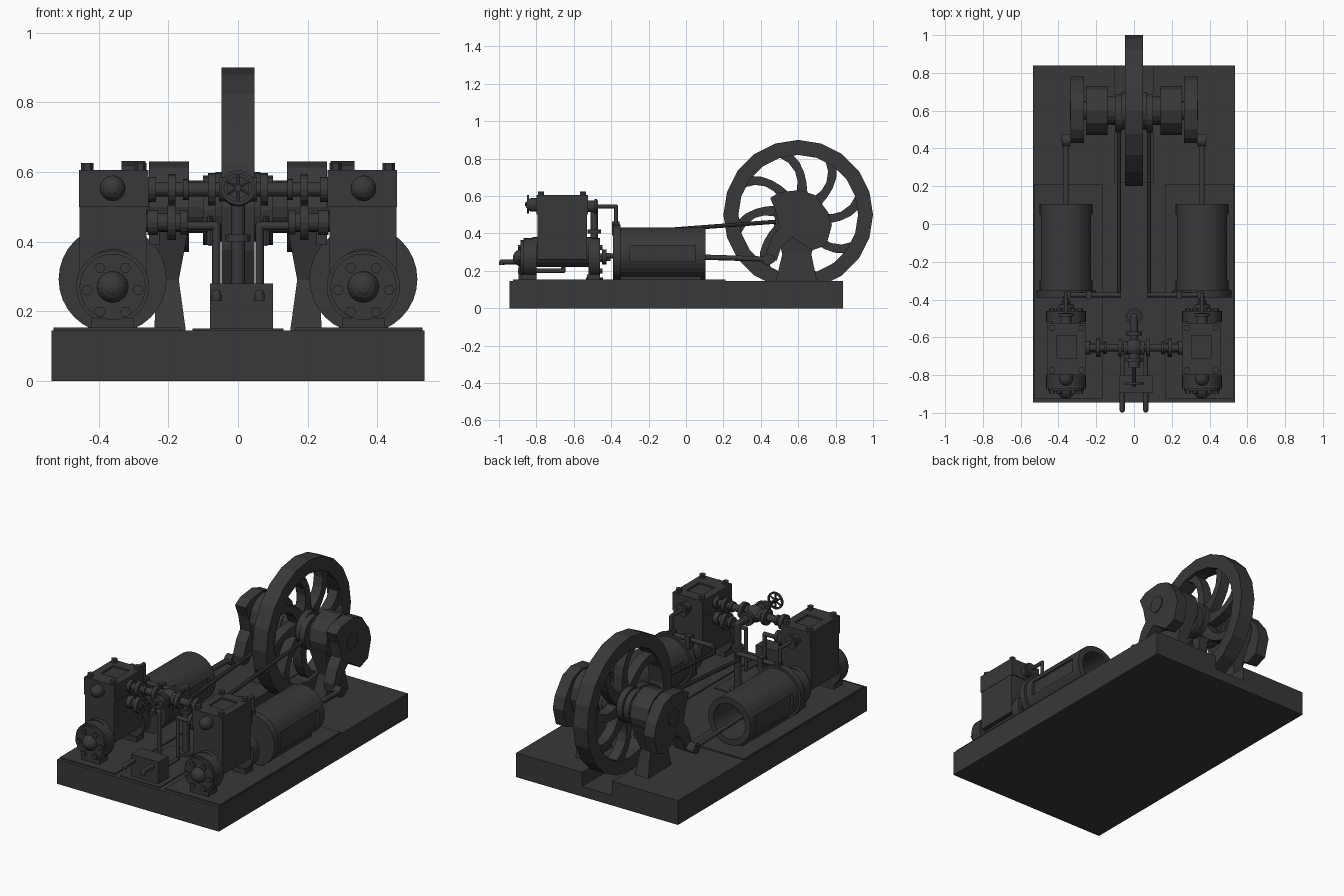
import bpy, bmesh, math
from mathutils import Vector

if "Cube" in bpy.data.objects:
    bpy.data.objects.remove(bpy.data.objects["Cube"])

dark = bpy.data.materials.new("dark_iron")
dark.diffuse_color = (0.04, 0.04, 0.04, 1)
dark.use_nodes = True
dark.node_tree.nodes["Principled BSDF"].inputs["Base Color"].default_value = dark.diffuse_color


def finish(name, bm):
    bmesh.ops.remove_doubles(bm, verts=bm.verts, dist=1e-5)
    bmesh.ops.recalc_face_normals(bm, faces=bm.faces)
    me = bpy.data.meshes.new(name)
    bm.to_mesh(me)
    bm.free()
    ob = bpy.data.objects.new(name, me)
    bpy.context.collection.objects.link(ob)
    me.materials.append(dark)
    return ob


def frustum(name, lo, hi, z0, z1):
    """Four-sided block from rectangle lo to rectangle hi, each (x0, x1, y0, y1)."""
    bm = bmesh.new()
    rings = [[bm.verts.new((r[i], r[j], z)) for i, j in ((0, 2), (1, 2), (1, 3), (0, 3))]
             for r, z in ((lo, z0), (hi, z1))]
    for ring in rings:
        bm.faces.new(ring)
    for i in range(4):
        k = (i + 1) % 4
        bm.faces.new((rings[0][i], rings[0][k], rings[1][k], rings[1][i]))
    return finish(name, bm)


def box(name, x0, x1, y0, y1, z0, z1):
    return frustum(name, (x0, x1, y0, y1), (x0, x1, y0, y1), z0, z1)


def lathe(name, profile, origin, axis, n=24):
    """Spin a profile of (radius, distance along axis) round the axis."""
    bm = bmesh.new()
    vs = [bm.verts.new((r, 0, t)) for r, t in profile]
    es = [bm.edges.new(p) for p in zip(vs, vs[1:])]
    bmesh.ops.spin(bm, geom=vs + es, cent=(0, 0, 0), axis=(0, 0, 1),
                   angle=math.tau, steps=n, use_merge=True)
    bmesh.ops.dissolve_degenerate(bm, dist=1e-5, edges=bm.edges)
    bmesh.ops.rotate(bm, verts=bm.verts, matrix=Vector(axis).to_track_quat('Z', 'Y').to_matrix())
    bmesh.ops.translate(bm, verts=bm.verts, vec=origin)
    return finish(name, bm)


def cyl(name, a, b, r, n=16):
    d = Vector(b) - Vector(a)
    return lathe(name, [(0, 0), (r, 0), (r, d.length), (0, d.length)], a, d, n)


def dome(name, origin, axis, r, n=16):
    prof = [(r * math.cos(a), r * math.sin(a)) for a in (0, .4, .8, 1.2)]
    return lathe(name, [(0, 0)] + prof + [(0, r)], origin, axis, n)


def prism(name, pts, x0, x1):
    """Extrude a (y, z) outline from x0 to x1."""
    bm = bmesh.new()
    f = bm.faces.new([bm.verts.new((x0, y, z)) for y, z in pts])
    g = bmesh.ops.extrude_face_region(bm, geom=[f])['geom']
    bmesh.ops.translate(bm, verts=[v for v in g if isinstance(v, bmesh.types.BMVert)], vec=(x1 - x0, 0, 0))
    return finish(name, bm)


def pipe(name, pts, r):
    for i, (a, b) in enumerate(zip(pts, pts[1:])):
        cyl(f"{name}_{i}", a, b, r, 12)
    for p in pts[1:-1]:
        dome(name + "_elbow", p, (0, 0, 1), r, 12)
        dome(name + "_elbow", p, (0, 0, -1), r, 12)


def cut(ob, cutter):
    m = ob.modifiers.new("cut", 'BOOLEAN')
    m.operation, m.object, m.solver = 'DIFFERENCE', cutter, 'EXACT'
    bpy.context.view_layer.objects.active = ob
    bpy.ops.object.modifier_apply(modifier=m.name)
    bpy.data.objects.remove(cutter)


# Base with flywheel pit, and raised bed plates
base = box("base", -.535, .535, -.945, .84, 0, .145)
cut(base, box("pit_cutter", -.1, .1, .22, .9, .06, .2))
box("middle_plate", -.13, .13, -.925, -.45, .14, .15)

# Flywheel: rim, curved spokes, hub, shaft
CY, CZ = .6, .5
X = (1, 0, 0)
lathe("flywheel_rim", [(.32, -.047), (.4, -.047), (.4, .047), (.32, .047), (.32, -.047)], (0, CY, CZ), X, 20)
for k in range(8):
    left, right = [], []
    for i in range(6):
        t = i / 5
        r = .08 + .25 * t
        a = math.radians(80 + 45 * k) + .4 * t * t
        w = .038 - .03 * t * (1 - t) * 2
        for side, s in ((left, 1), (right, -1)):
            side.append((CY + r * math.cos(a) - s * w * math.sin(a), CZ + r * math.sin(a) + s * w * math.cos(a)))
    prism("flywheel_spoke", left + right[::-1], -.03, .03)
cyl("flywheel_hub", (-.065, CY, CZ), (.065, CY, CZ), .1, 24)
cyl("main_shaft", (-.34, CY, CZ), (.34, CY, CZ), .05, 20)

crank = [(-.15, .09), (-.1, .12), (.01, .132), (.09, .105), (.16, .013), (.18, -.056), (.15, -.163), (.075, -.19),
         (-.03, -.12), (-.09, -.17), (-.115, -.245), (-.165, -.25), (-.17, -.2), (-.14, -.12), (-.1, -.07), (-.12, .02)]

for s in (-1, 1):
    x = .36 * s

    def sbox(name, a, b, *rest):
        return box(name, min(a * s, b * s), max(a * s, b * s), *rest)

    sbox("bed_plate", .165, .53, -.925, .21, .14, .153)

    # Shaft pedestal, bearing, eccentric and crank
    foot, waist, top = [tuple(sorted((a * s, b * s))) + y for a, b, y in (
        (.15, .24, (.48, .7)), (.17, .235, (.515, .67)), (.14, .25, (.47, .72)))]
    frustum("pedestal_foot", foot, waist, .145, .29)
    frustum("pedestal_top", waist, top, .29, .45)
    cyl("shaft_bearing", (.14 * s, CY, CZ), (.255 * s, CY, CZ), .13, 12)
    cyl("shaft_collar", (.1 * s, CY, CZ), (.14 * s, CY, CZ), .075)
    cyl("eccentric", (.065 * s, CY - .015, CZ - .01), (.1 * s, CY - .015, CZ - .01), .1, 20)
    prism("crank_web", [(CY + y, CZ + z) for y, z in crank], .265 * s, .335 * s)
    cyl("crank_pin", (.3 * s, .455, .262), (.385 * s, .455, .262), .022)

    # Connecting rod
    cyl("connecting_rod", (x, -.12, .28), (x, .45, .262), .014, 12)
    cyl("rod_big_end", (.335 * s, .44, .262), (.38 * s, .44, .262), .03)

    # Crosshead guide: open tube with flange and side windows
    guide = lathe("crosshead_guide", [(.02, -.39), (.155, -.39), (.155, -.35), (.14, -.35), (.14, .105), (.105, .105),
                                      (.105, -.35), (.02, -.35), (.02, -.39)], (x, 0, .292), (0, 1, 0), 32)
    for d in (-1, 1):
        cut(guide, box("window_cutter", min(x + .122 * d, x + .2 * d), max(x + .122 * d, x + .2 * d),
                       -.3, .05, .25, .335))
    cyl("crosshead", (x, -.2, .287), (x, -.1, .285), .095)
    box("guide_foot", x - .07, x + .07, -.36, .08, .15, .17)
    cyl("piston_rod", (x, -.5, .28), (x, -.15, .28), .013, 12)
    cyl("rod_gland", (x, -.45, .275), (x, -.425, .275), .04)
    cyl("rod_gland_nut", (x, -.425, .275), (x, -.405, .275), .025, 6)

    # Steam cylinder ends with bolts and feet
    for a, b in ((-.87, -.8), (-.52, -.46)):
        cyl("cylinder_flange", (x, a, .27), (x, b, .27), .105, 28)
        box("cylinder_foot", x - .06, x + .06, a - .01, b, .15, .18)
    cyl("cylinder_barrel", (x, -.82, .3), (x, -.5, .3), .08, 24)
    cyl("cylinder_cover", (x, -.885, .27), (x, -.87, .27), .095, 28)
    dome("cover_dome", (x, -.88, .27), (0, -1, 0), .046)
    for k in range(6):
        a = math.tau * k / 6
        bx, bz = x + .073 * math.cos(a), .262 + .073 * math.sin(a)
        cyl("cover_bolt", (bx, -.897, bz), (bx, -.88, bz), .016, 6)
        cyl("rear_bolt", (bx, -.46, bz), (bx, -.447, bz), .016, 6)

    # Steam chest with recessed lid, bolts and bosses
    sbox("cylinder_block", .262, .455, -.795, -.53, .26, .5)
    chest = sbox("steam_chest", .257, .457, -.8, -.525, .5, .605)
    cut(chest, sbox("lid_cutter", .305, .41, -.71, -.59, .595, .65))
    for bx in (.28, .433):
        for by in (-.775, -.55):
            cyl("lid_bolt", (bx * s, by, .6), (bx * s, by, .625), .018, 6)
    cyl("valve_boss", (x, -.82, .553), (x, -.8, .553), .037)
    dome("valve_boss_cap", (x, -.82, .553), (0, -1, 0), .037)
    cyl("valve_gland", (x, -.525, .545), (x, -.47, .545), .03)
    cyl("valve_gland_flange", (x, -.49, .545), (x, -.475, .545), .04)
    pipe("drain_pipe", [(x, -.78, .275), (x, -.78, .245), (x, -.65, .245), (x, -.65, .27)], .01)

    # Valve gear: valve rod, rocker shaft, eccentric rod
    pipe("valve_rod", [(x, -.5, .545), (x, -.375, .545), (x, -.375, .43)], .011)
    cyl("rocker_shaft", (.07 * s, -.375, .44), (.375 * s, -.375, .44), .013, 12)
    for rx in (.24, .35):
        sbox("rocker_bracket", rx - .015, rx + .015, -.395, -.355, .39, .465)
    cyl("rocker_arm", (.08 * s, -.375, .45), (.08 * s, -.375, .39), .012, 8)
    cyl("eccentric_rod", (.08 * s, -.38, .398), (.08 * s, .51, .465), .011, 8)

    # Steam supply and exhaust pipes with flanges
    cyl("steam_pipe", (0, -.655, .55), (.27 * s, -.655, .55), .021)
    for fx, w, r in ((.25, .03, .036), (.19, .022, .044), (.15, .015, .03), (.075, .022, .047), (.045, .02, .035)):
        cyl("steam_pipe_flange", ((fx - w / 2) * s, -.655, .55), ((fx + w / 2) * s, -.655, .55), r)
    cyl("exhaust_stub", (.15 * s, -.655, .455), (.27 * s, -.655, .455), .026)
    for fx, w, r in ((.245, .03, .036), (.19, .024, .05), (.155, .02, .034)):
        cyl("exhaust_flange", ((fx - w / 2) * s, -.655, .455), ((fx + w / 2) * s, -.655, .455), r)
    pipe("exhaust_pipe", [(.16 * s, -.655, .445), (.062 * s, -.655, .445), (.062 * s, -.655, .2),
                          (.062 * s, -.81, .2)], .012)
    pipe("outlet_nozzle", [(.062 * s, -.88, .248), (.062 * s, -.985, .248), (.062 * s, -.985, .23)], .014)

# Exhaust box and stop valve with hand wheel
box("exhaust_box", -.08, .1, -.895, -.8, .145, .28)
dome("valve_body", (0, -.655, .55), (0, 0, 1), .05)
dome("valve_body", (0, -.655, .55), (0, 0, -1), .05)
cyl("valve_bonnet", (0, -.76, .555), (0, -.65, .555), .032)
cyl("bonnet_flange", (0, -.73, .555), (0, -.71, .555), .044)
cyl("valve_spindle", (0, -.86, .555), (0, -.75, .555), .01, 10)
lathe("hand_wheel", [(.04, -.006), (.05, -.006), (.05, .006), (.04, .006), (.04, -.006)],
      (0, -.845, .555), (0, 1, 0), 18)
for k in range(6):
    a = math.tau * k / 6
    cyl("hand_wheel_spoke", (0, -.845, .555), (.044 * math.sin(a), -.845, .555 + .044 * math.cos(a)), .005, 6)

# Main steam inlet rising from the base
pipe("inlet_pipe", [(0, -.65, .55), (0, -.49, .55), (0, -.49, .145)], .02)
cyl("inlet_flange", (0, -.59, .55), (0, -.57, .55), .042)
cyl("inlet_upper_flange", (0, -.49, .4), (0, -.49, .42), .036)
cyl("inlet_base_flange", (0, -.49, .145), (0, -.49, .165), .045)
